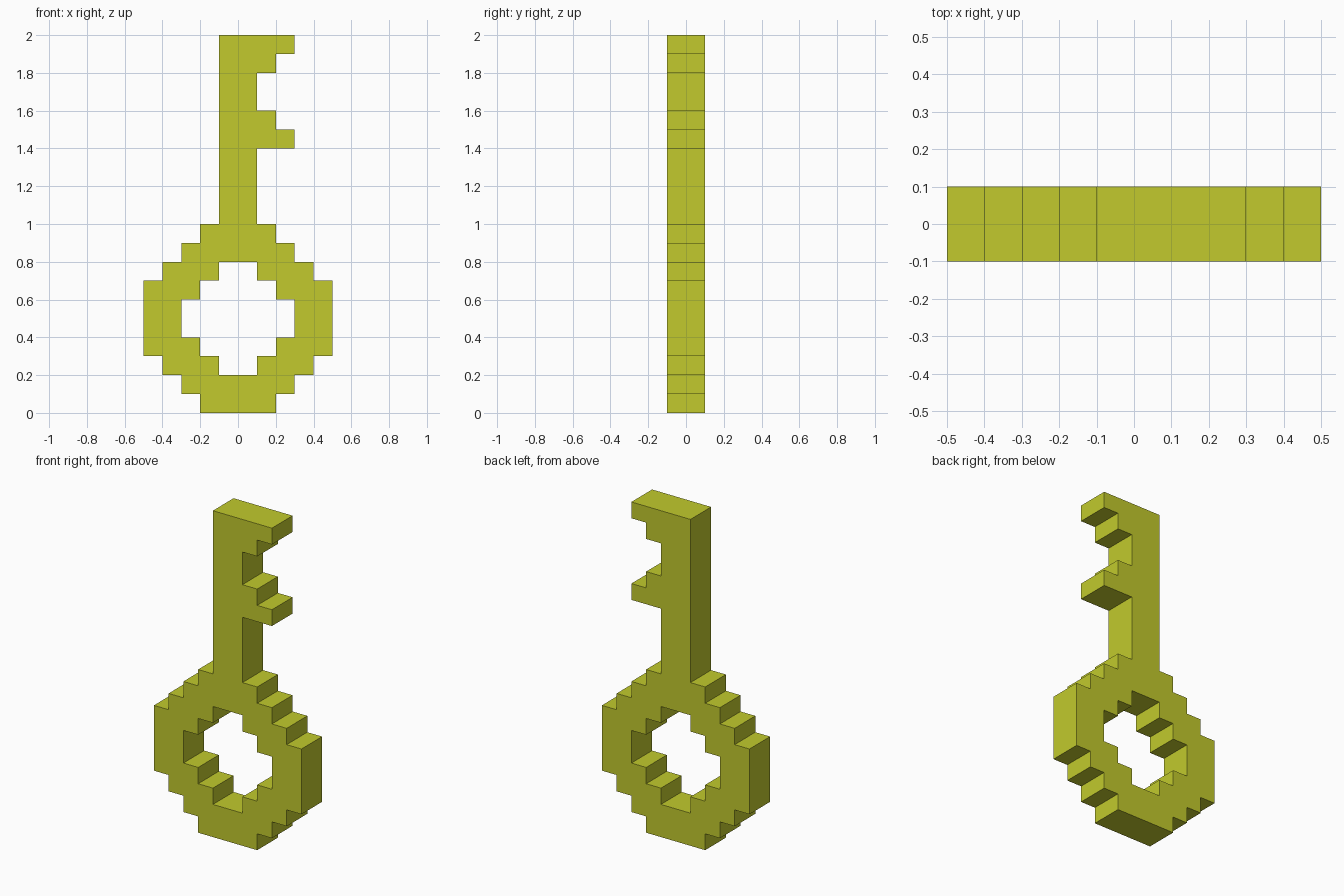
import bpy, bmesh

if "Cube" in bpy.data.objects:
    bpy.data.objects.remove(bpy.data.objects["Cube"])

U = 0.1        # one block
DEPTH = 0.2    # key thickness

mat = bpy.data.materials.new("yellow_green")
mat.diffuse_color = (0.539, 0.591, 0.026, 1)
mat.use_nodes = True
mat.node_tree.nodes["Principled BSDF"].inputs["Base Color"].default_value = mat.diffuse_color

cells = set()

def fill(row, x0, x1):
    cells.update((x, row) for x in range(x0, x1))

# Round handle: stepped disc with a stepped hole, mirrored about its middle
outer = [2, 3, 4, 5, 5]
hole = [0, 0, 1, 2, 3]
for i, (o, h) in enumerate(zip(outer, hole)):
    for row in (i, 9 - i):
        fill(row, -o, -h)
        fill(row, h, o)

# Shaft
for row in range(10, 20):
    fill(row, -1, 1)

# Teeth: row -> right edge
for row, x1 in {14: 3, 15: 2, 18: 2, 19: 3}.items():
    fill(row, 1, x1)

# Flat front profile, extruded to the back
bm = bmesh.new()
verts = {}

def vert(x, z):
    if (x, z) not in verts:
        verts[x, z] = bm.verts.new((x * U, -DEPTH / 2, z * U))
    return verts[x, z]

for x, z in sorted(cells):
    bm.faces.new([vert(x, z), vert(x + 1, z), vert(x + 1, z + 1), vert(x, z + 1)])

front = bm.faces[:]
back = bmesh.ops.extrude_face_region(bm, geom=front, use_keep_orig=True)["geom"]
bmesh.ops.translate(bm, vec=(0, DEPTH, 0),
                    verts=[g for g in back if isinstance(g, bmesh.types.BMVert)])
bmesh.ops.recalc_face_normals(bm, faces=bm.faces)

mesh = bpy.data.meshes.new("key")
bm.to_mesh(mesh)
bm.free()
mesh.materials.append(mat)
bpy.context.collection.objects.link(bpy.data.objects.new("key", mesh))
